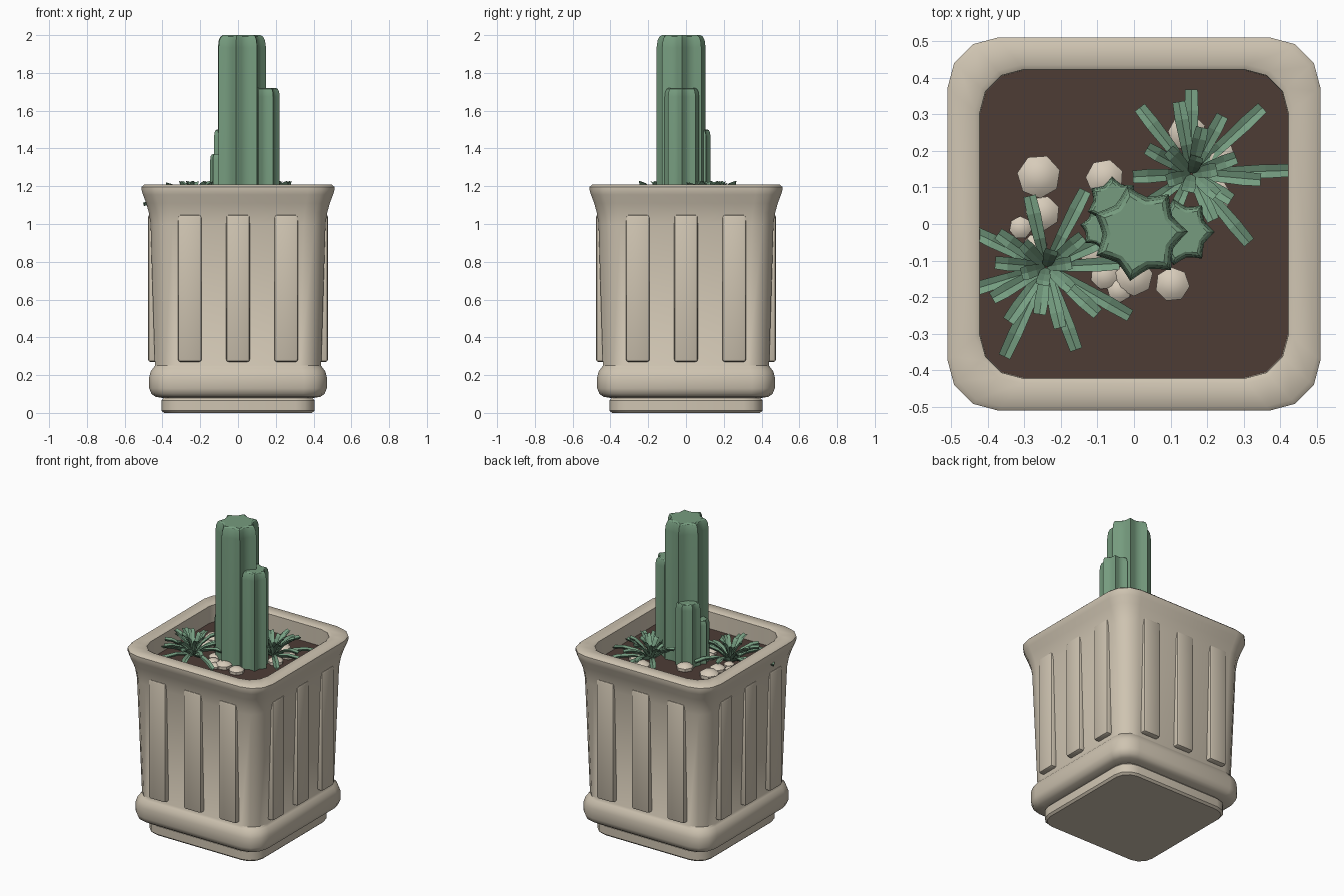
import bpy, bmesh, math, random
from mathutils import Vector, Matrix

if "Cube" in bpy.data.objects:
    bpy.data.objects.remove(bpy.data.objects["Cube"])

random.seed(4)
SOIL_Z = 1.09


def material(name, rgb):
    m = bpy.data.materials.new(name)
    m.diffuse_color = (*rgb, 1)
    m.use_nodes = True
    m.node_tree.nodes["Principled BSDF"].inputs["Base Color"].default_value = m.diffuse_color
    return m


STONE = material("cream stone", (0.62, 0.55, 0.44))
EARTH = material("dark soil", (0.075, 0.045, 0.036))
GREEN = material("cactus green", (0.18, 0.33, 0.21))
LEAF = material("leaf green", (0.18, 0.34, 0.22))
PEBBLE = material("pale pebble", (0.68, 0.6, 0.49))


def finish(bm, name, mat, smooth=None):
    bmesh.ops.recalc_face_normals(bm, faces=bm.faces[:])
    me = bpy.data.meshes.new(name)
    bm.to_mesh(me)
    bm.free()
    me.materials.append(mat)
    ob = bpy.data.objects.new(name, me)
    bpy.context.collection.objects.link(ob)
    if smooth:
        bpy.ops.object.select_all(action='DESELECT')
        ob.select_set(True)
        bpy.context.view_layer.objects.active = ob
        bpy.ops.object.shade_smooth_by_angle(angle=math.radians(smooth))
    return ob


def loft(bm, rings):
    """Skin a list of closed point rings and cap both ends."""
    vs = [[bm.verts.new(p) for p in ring] for ring in rings]
    n = len(vs[0])
    for a, b in zip(vs, vs[1:]):
        for i in range(n):
            j = (i + 1) % n
            bm.faces.new((a[i], a[j], b[j], b[i]))
    bm.faces.new(vs[0][::-1])
    bm.faces.new(vs[-1])


def rounded_square(half, z, r, seg=3):
    pts = []
    for q in range(4):
        cx, cy = [(1, 1), (-1, 1), (-1, -1), (1, -1)][q]
        for k in range(seg + 1):
            a = math.pi / 2 * (q + k / seg)
            pts.append((cx * (half - r) + r * math.cos(a),
                        cy * (half - r) + r * math.sin(a), z))
    return pts


def square_loft(name, mat, profile, smooth=40):
    bm = bmesh.new()
    loft(bm, [rounded_square(*p) for p in profile])
    return finish(bm, name, mat, smooth)


# Pot: foot slab, then wall with rounded foot band, flared rim and hollow mouth
square_loft("pot_foot", STONE, [
    (0.392, 0.0, 0.09), (0.405, 0.012, 0.1), (0.405, 0.066, 0.1), (0.392, 0.08, 0.09)])
square_loft("pot_wall", STONE, [
    (0.39, 0.078, 0.09), (0.435, 0.085, 0.1), (0.458, 0.1, 0.11), (0.47, 0.13, 0.12),
    (0.47, 0.19, 0.12), (0.462, 0.22, 0.12), (0.448, 0.238, 0.11), (0.44, 0.25, 0.11),
    (0.463, 1.0, 0.115), (0.472, 1.06, 0.12), (0.486, 1.11, 0.125), (0.503, 1.155, 0.135),
    (0.51, 1.178, 0.14), (0.51, 1.197, 0.14), (0.498, 1.208, 0.135),
    (0.435, 1.208, 0.125), (0.422, 1.2, 0.12), (0.42, 1.04, 0.12)])
square_loft("soil", EARTH, [(0.425, 1.045, 0.12), (0.425, SOIL_Z, 0.12)])

# Raised panels, three on every side
for side in range(4):
    for i, x in enumerate((-0.255, 0, 0.255)):
        bm = bmesh.new()
        bmesh.ops.create_cube(bm, size=1)
        bmesh.ops.scale(bm, vec=(0.125, 0.06, 0.78), verts=bm.verts[:])
        bmesh.ops.bevel(bm, geom=bm.edges[:], offset=0.013, segments=2,
                        profile=0.5, affect='EDGES')
        bmesh.ops.translate(bm, vec=(x, -0.446, 0.66), verts=bm.verts[:])
        bmesh.ops.rotate(bm, cent=(0, 0, 0), verts=bm.verts[:],
                         matrix=Matrix.Rotation(side * math.pi / 2, 3, 'Z'))
        finish(bm, f"pot_panel_{side}_{i}", STONE, 40)


# Ribbed cactus columns: scalloped star section with rounded shoulder
def cactus(name, x, y, radius, top, turn, ribs=7, seg=4):
    h = radius * 0.5
    rings = []
    for s, z in ((1, SOIL_Z - 0.04), (1, top - h), (0.96, top - h * 0.4),
                 (0.88, top - h * 0.1), (0.78, top)):
        ring = []
        for k in range(ribs * seg):
            r = s * radius * (1 - 0.24 * math.sin(math.pi * (k % seg) / seg))
            a = math.radians(turn) + 2 * math.pi * k / (ribs * seg)
            ring.append((x + r * math.cos(a), y + r * math.sin(a), z))
        rings.append(ring)
    bm = bmesh.new()
    loft(bm, rings)
    finish(bm, name, GREEN, 32)


cactus("cactus_tall", 0.015, -0.025, 0.133, 2.0, 1.8)
cactus("cactus_right", 0.128, -0.022, 0.093, 1.72, 0)
cactus("cactus_back", -0.055, 0.055, 0.075, 1.5, 94)
cactus("cactus_small", -0.088, -0.012, 0.06, 1.37, 170)


# Spiky rosettes: V-folded blunt leaves; long ones lie low, short ones stand up
def rosette(name, cx, cy, leaves):
    bm = bmesh.new()
    for deg, length in leaves:
        a = math.radians(deg)
        out = Vector((math.cos(a), math.sin(a), 0))
        side = Vector((-out.y, out.x, 0))
        rise = 0.01 + 0.115 * min(1, max(0, (0.27 - length) / 0.14))
        rings = []
        for t, w in ((0.04, 0.011), (0.4, 0.016), (0.75, 0.019), (1, 0.017)):
            z = SOIL_Z + 0.005 + rise * t + 0.1 * t * (1 - t)
            p = Vector((cx, cy, z)) + out * length * t
            up = Vector((0, 0, 1))
            rings.append([p + side * w + up * 0.008, p + up * 0.001,
                          p - side * w + up * 0.008, p - up * 0.01])
        loft(bm, rings)
    finish(bm, name, LEAF)


inner = [(a, 0.05 + 0.02 * (a % 3)) for a in range(10, 370, 62)]
rosette("rosette_back", 0.157, 0.137, inner + [
    (90, 0.23), (43, 0.265), (2, 0.27), (-50, 0.245), (128, 0.23), (100, 0.2),
    (62, 0.18), (183, 0.16), (-65, 0.14), (150, 0.14), (-5, 0.19), (-33, 0.13),
    (215, 0.2), (245, 0.17), (77, 0.13), (20, 0.13)])
rosette("rosette_front", -0.24, -0.118, inner + [
    (245, 0.27), (290, 0.24), (330, 0.265), (63, 0.235), (103, 0.2), (154, 0.22),
    (197, 0.27), (283, 0.17), (3, 0.2), (318, 0.19), (235, 0.18), (262, 0.13),
    (175, 0.14), (145, 0.16), (40, 0.13), (25, 0.18), (210, 0.17)])

# Flattened pebbles on the soil
for i, (x, y, r) in enumerate((
        (-0.26, 0.13, 0.063), (-0.08, 0.125, 0.055), (-0.25, 0.03, 0.05),
        (-0.31, -0.01, 0.033), (-0.27, -0.06, 0.035), (0.145, 0.25, 0.055),
        (0.235, 0.185, 0.045), (0.22, 0.075, 0.05), (0.105, -0.165, 0.05),
        (0.0, -0.145, 0.055), (-0.04, -0.18, 0.036), (-0.11, -0.08, 0.042),
        (-0.08, -0.14, 0.042))):
    bm = bmesh.new()
    bmesh.ops.create_uvsphere(bm, u_segments=7, v_segments=5, radius=r)
    bmesh.ops.scale(bm, vec=(1, 1, 0.55), verts=bm.verts[:])
    bmesh.ops.rotate(bm, cent=(0, 0, 0), verts=bm.verts[:],
                     matrix=Matrix.Rotation(random.uniform(0, 6), 3, 'Z'))
    bmesh.ops.translate(bm, vec=(x, y, SOIL_Z + r * 0.2), verts=bm.verts[:])
    finish(bm, f"pebble_{i}", PEBBLE, 40)
